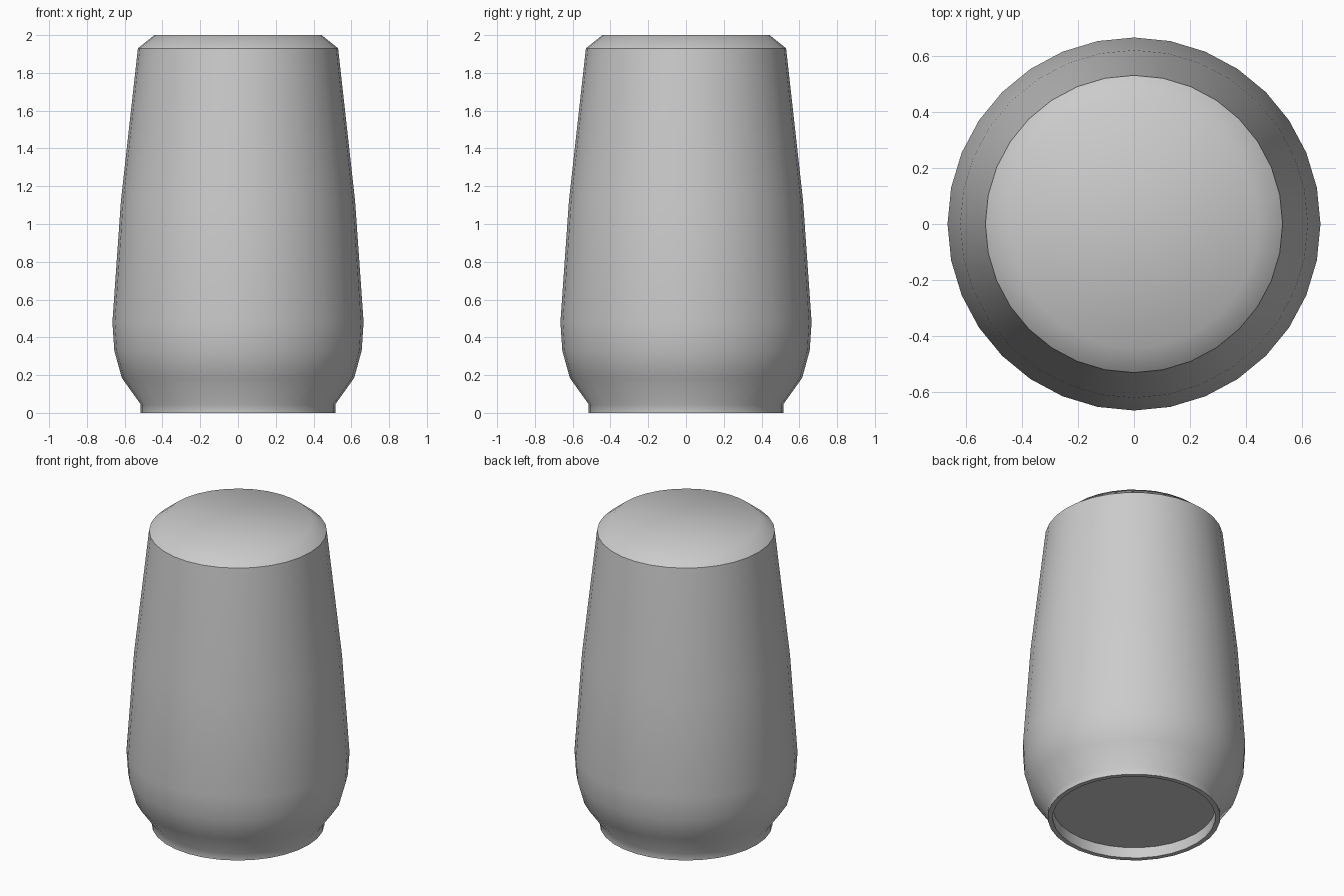
import bpy, bmesh, math

if "Cube" in bpy.data.objects:
    bpy.data.objects.remove(bpy.data.objects["Cube"])

SIDES = 32

def lathe(name, profile):
    """Revolve an (r, z) profile about z; r == 0 ends close to a pole."""
    bm = bmesh.new()
    rings = []
    for r, z in profile:
        rings.append([bm.verts.new((r * math.cos(2 * math.pi * i / SIDES),
                                    r * math.sin(2 * math.pi * i / SIDES), z))
                      for i in range(SIDES)])
    for a, b in zip(rings, rings[1:]):
        for i in range(SIDES):
            j = (i + 1) % SIDES
            bm.faces.new((a[i], a[j], b[j], b[i]))
    # flat caps: recessed floor and top
    bm.faces.new(rings[0][::-1])
    bm.faces.new(rings[-1])
    bmesh.ops.recalc_face_normals(bm, faces=bm.faces)
    me = bpy.data.meshes.new(name)
    bm.to_mesh(me)
    bm.free()
    ob = bpy.data.objects.new(name, me)
    bpy.context.collection.objects.link(ob)
    bpy.ops.object.select_all(action='DESELECT')
    ob.select_set(True)
    bpy.context.view_layer.objects.active = ob
    bpy.ops.object.shade_smooth_by_angle(angle=math.radians(42))
    return ob

# Tumbler body: recessed base, foot ring, bulging belly, tapered wall, bevelled top
lathe("tumbler_body", [
    (0.485, 0.07), (0.485, 0.0), (0.515, 0.0), (0.515, 0.045),
    (0.615, 0.185), (0.655, 0.33), (0.665, 0.48),
    (0.62, 1.12), (0.53, 1.93), (0.443, 2.0),
])
